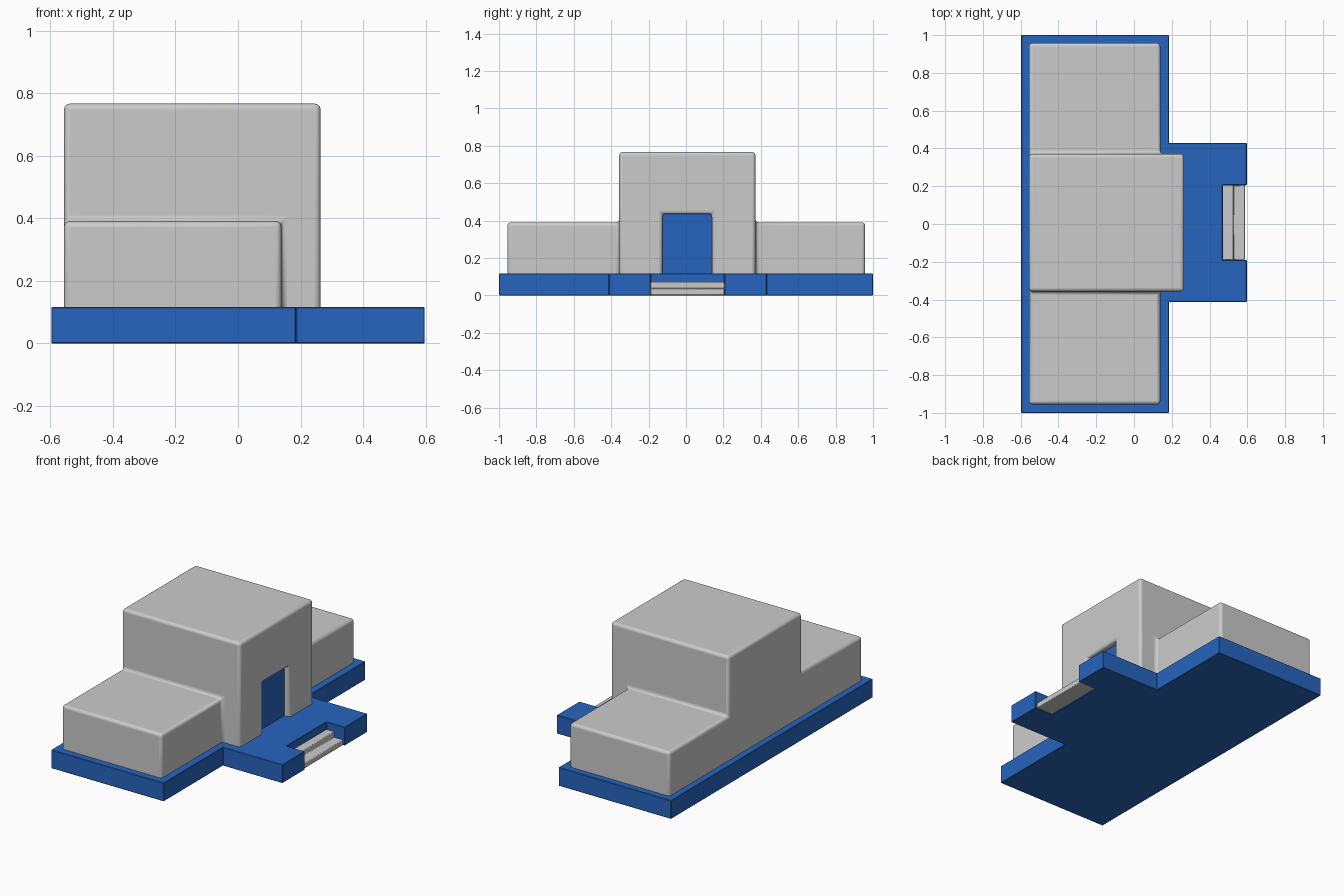
import bpy, bmesh

if "Cube" in bpy.data.objects:
    bpy.data.objects.remove(bpy.data.objects["Cube"])


def prism(name, pts, place, offset):
    """Extrude a closed outline; place maps 2D points into 3D."""
    bm = bmesh.new()
    f = bm.faces.new([bm.verts.new(place(a, b)) for a, b in pts])
    r = bmesh.ops.extrude_face_region(bm, geom=[f])
    bmesh.ops.translate(bm, vec=offset, verts=[v for v in r["geom"] if isinstance(v, bmesh.types.BMVert)])
    bmesh.ops.recalc_face_normals(bm, faces=bm.faces)
    me = bpy.data.meshes.new(name)
    bm.to_mesh(me)
    bm.free()
    ob = bpy.data.objects.new(name, me)
    bpy.context.collection.objects.link(ob)
    return ob


def box(name, x0, x1, y0, y1, z0, z1):
    return prism(name, [(x0, y0), (x1, y0), (x1, y1), (x0, y1)],
                 lambda a, b: (a, b, z0), (0, 0, z1 - z0))


def bevel(ob, width, segments):
    m = ob.modifiers.new("Bevel", "BEVEL")
    m.width, m.segments, m.limit_method = width, segments, "ANGLE"


def smooth(ob):
    bpy.ops.object.select_all(action="DESELECT")
    ob.select_set(True)
    bpy.context.view_layer.objects.active = ob
    bpy.ops.object.shade_smooth_by_angle(angle=0.6)


blue = bpy.data.materials.new("blue")
blue.diffuse_color = (0.02, 0.13, 0.52, 1)
blue.use_nodes = True
blue.node_tree.nodes["Principled BSDF"].inputs["Base Color"].default_value = blue.diffuse_color

# Foundation slab with porch and a notch for the steps
outline = [(-0.597, -1), (0.185, -1), (0.185, -0.412), (0.597, -0.412),
           (0.597, -0.19), (0.47, -0.19), (0.47, 0.205), (0.597, 0.205),
           (0.597, 0.43), (0.185, 0.43), (0.185, 1), (-0.597, 1)]
slab = prism("foundation", outline, lambda a, b: (a, b, 0), (0, 0, 0.116))
bevel(slab, 0.003, 1)
slab.data.materials.append(blue)

# Building: tall hall joined to a long low wing block, with a door opening cut in
FLOOR = 0.09
house = box("building", -0.556, 0.264, -0.357, 0.371, FLOOR, 0.766)
wings = box("wing_helper", -0.556, 0.139, -0.955, 0.958, FLOOR, 0.39)
opening = box("door_cutter", 0.16, 0.4, -0.126, 0.138, 0.0, 0.436)
for helper, op in ((wings, "UNION"), (opening, "DIFFERENCE")):
    m = house.modifiers.new(op, "BOOLEAN")
    m.object, m.operation, m.solver = helper, op, "EXACT"
    helper.hide_render = True
    helper.hide_viewport = False
bpy.context.view_layer.objects.active = house
for m in list(house.modifiers):
    bpy.ops.object.modifier_apply(modifier=m.name)
for helper in (wings, opening):
    bpy.data.objects.remove(helper)

# Merge coplanar faces, then round the edges
bm = bmesh.new()
bm.from_mesh(house.data)
bmesh.ops.dissolve_limit(bm, angle_limit=0.02, verts=bm.verts, edges=bm.edges)
bm.to_mesh(house.data)
bm.free()
bevel(house, 0.018, 4)
smooth(house)

# Recessed door
door = box("door", 0.165, 0.226, -0.126, 0.138, 0.1, 0.436)
door.data.materials.append(blue)

# Two porch steps
steps = prism("steps", [(0.47, 0.002), (0.588, 0.002), (0.588, 0.036), (0.526, 0.036), (0.526, 0.071), (0.47, 0.071)],
              lambda a, b: (a, -0.19, b), (0, 0.395, 0))
bevel(steps, 0.004, 2)
smooth(steps)
